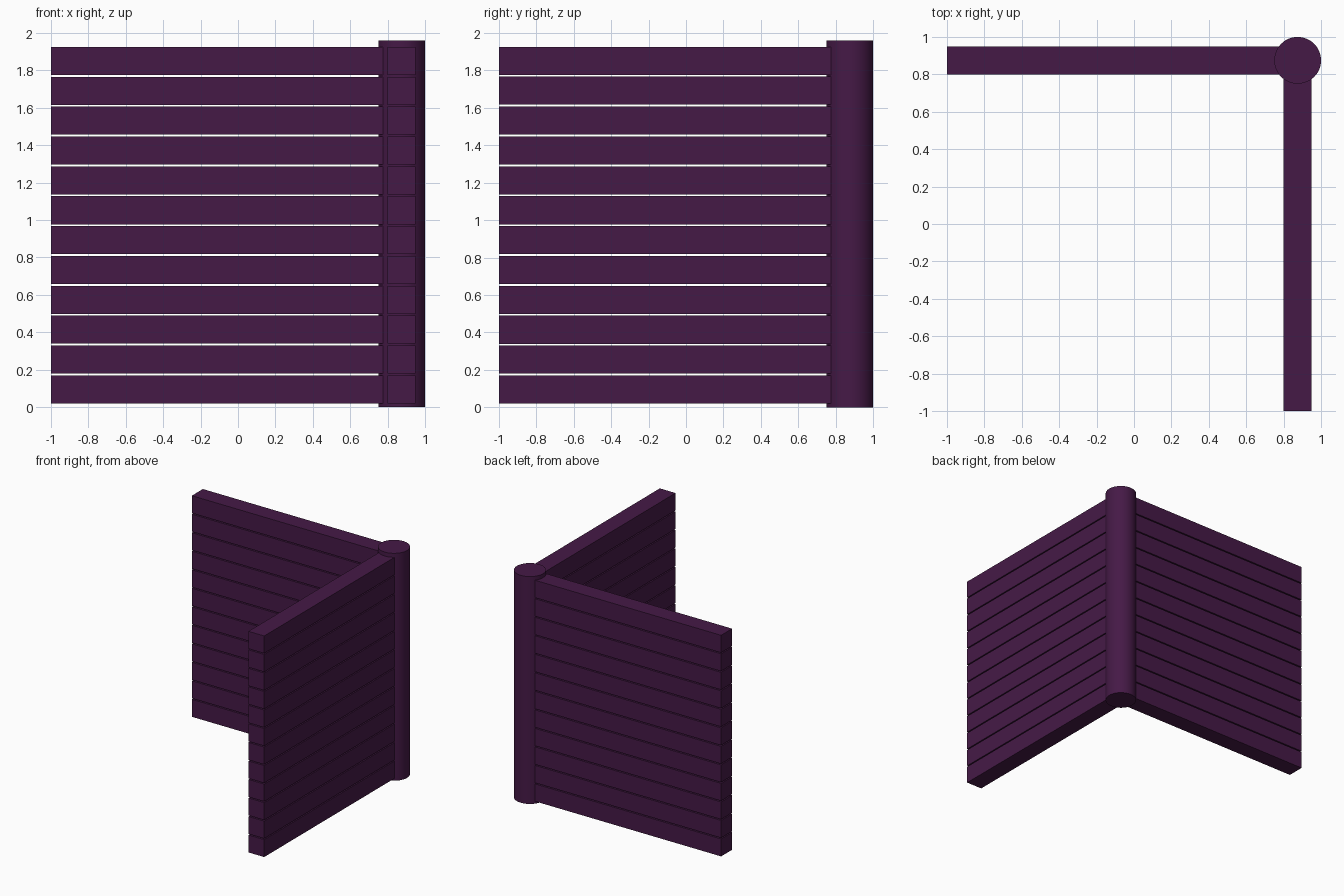
import bpy

if "Cube" in bpy.data.objects:
    bpy.data.objects.remove(bpy.data.objects["Cube"])

mat = bpy.data.materials.new("dark_purple")
mat.diffuse_color = (0.06, 0.01, 0.062, 1)
mat.use_nodes = True
mat.node_tree.nodes["Principled BSDF"].inputs["Base Color"].default_value = mat.diffuse_color

POST = 0.875          # post centre in x and y
COUNT, PITCH, HEIGHT, THICK = 12, 0.1596, 0.15, 0.15


def box(name, lo, hi):
    bpy.ops.mesh.primitive_cube_add(size=1, location=[(a + b) / 2 for a, b in zip(lo, hi)])
    ob = bpy.context.object
    ob.name = name
    ob.scale = [b - a for a, b in zip(lo, hi)]
    bpy.ops.object.transform_apply(location=False, rotation=False, scale=True)
    ob.data.materials.append(mat)


# Round corner post
bpy.ops.mesh.primitive_cylinder_add(vertices=48, radius=0.125, depth=1.96,
                                    location=(POST, POST, 0.98))
post = bpy.context.object
post.name = "corner_post"
post.data.materials.append(mat)
bpy.ops.object.shade_smooth_by_angle()

# Stacked planks of both walls, ending inside the post
near, far = POST - THICK / 2, POST + THICK / 2
for i in range(COUNT):
    z = 0.02 + i * PITCH
    box(f"back_plank_{i + 1}", (-1, near, z), (POST, far, z + HEIGHT))
    box(f"side_plank_{i + 1}", (near, -1, z), (far, POST, z + HEIGHT))
